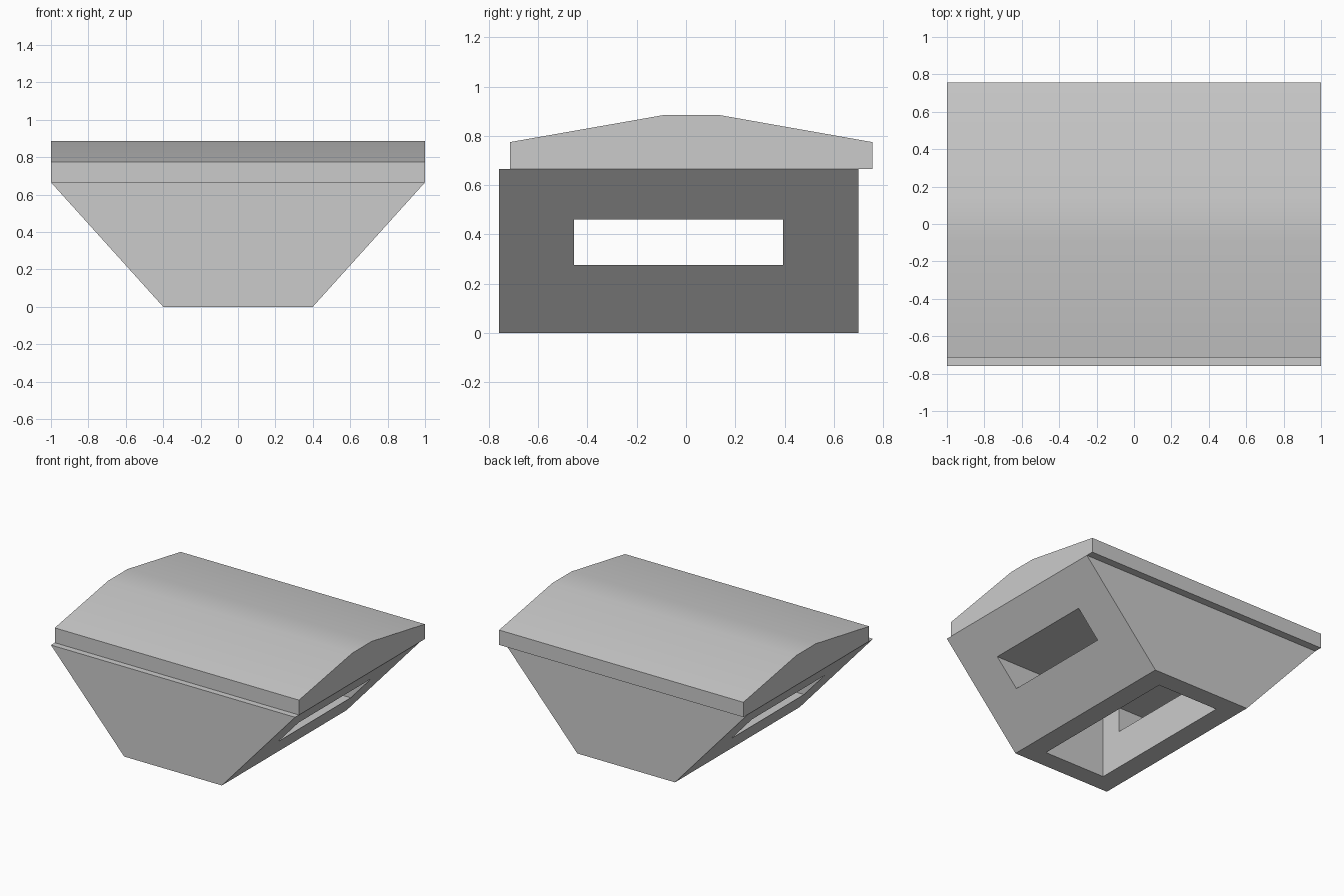
import bpy
import bmesh
from mathutils import Vector

default = bpy.data.objects.get("Cube")
if default:
    bpy.data.objects.remove(default, do_unlink=True)

GREY = (0.6, 0.6, 0.6, 1.0)
mat = bpy.data.materials.new("plain_grey")
mat.use_nodes = True
mat.diffuse_color = GREY
mat.node_tree.nodes["Principled BSDF"].inputs["Base Color"].default_value = GREY


def extrude(name, points, offset):
    """Solid made by sweeping a closed flat profile along an offset."""
    bm = bmesh.new()
    face = bm.faces.new([bm.verts.new(p) for p in points])
    swept = bmesh.ops.extrude_face_region(bm, geom=[face], use_keep_orig=True)
    verts = [g for g in swept["geom"] if isinstance(g, bmesh.types.BMVert)]
    bmesh.ops.translate(bm, verts=verts, vec=Vector(offset))
    bmesh.ops.recalc_face_normals(bm, faces=bm.faces)
    mesh = bpy.data.meshes.new(name)
    bm.to_mesh(mesh)
    bm.free()
    mesh.materials.append(mat)
    obj = bpy.data.objects.new(name, mesh)
    bpy.context.collection.objects.link(obj)
    return obj


def cut_box(target, name, x, y0, y1, z0, z1):
    """Cut a box, symmetric in x, out of the target."""
    outline = [(-x, y0, z0), (x, y0, z0), (x, y1, z0), (-x, y1, z0)]
    cutter = extrude(name, outline, (0, 0, z1 - z0))
    cutter.hide_render = True
    mod = target.modifiers.new(name, "BOOLEAN")
    mod.operation = "DIFFERENCE"
    mod.solver = "EXACT"
    mod.object = cutter
    bpy.context.view_layer.objects.active = target
    bpy.ops.object.modifier_apply(modifier=mod.name)
    bpy.data.objects.remove(cutter, do_unlink=True)


# Body: flared trapezoid with an open shaft and a window through both sides
BASE, EAVE, FRONT, BACK = 0.4, 0.665, -0.76, 0.70
body = extrude("body", [(-BASE, FRONT, 0), (BASE, FRONT, 0),
                        (1, FRONT, EAVE), (-1, FRONT, EAVE)],
               (0, BACK - FRONT, 0))
cut_box(body, "shaft", 0.25, -0.62, 0.56, -0.1, 0.8)
cut_box(body, "side_windows", 1.2, -0.455, 0.393, 0.275, 0.46)

# Roof: shallow ridged slab, set back from the front of the body
profile = [(-0.715, EAVE), (-0.715, 0.775), (-0.09, 0.885),
           (0.135, 0.885), (0.757, 0.775), (0.757, EAVE)]
roof = extrude("roof", [(-1, y, z) for y, z in profile], (2, 0, 0))
bpy.ops.object.select_all(action="DESELECT")
roof.select_set(True)
bpy.context.view_layer.objects.active = roof
bpy.ops.object.shade_smooth_by_angle()
